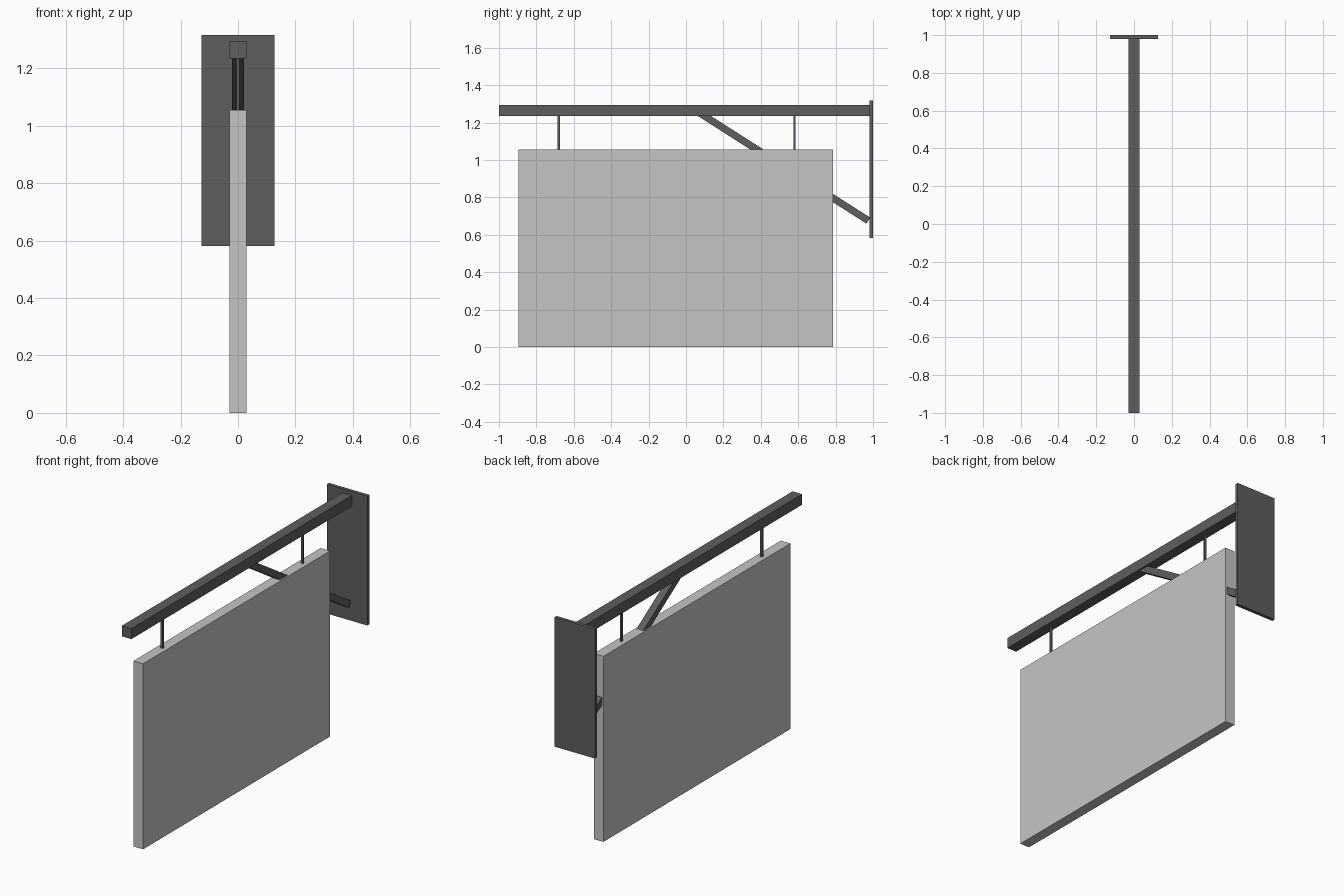
import bpy
from math import atan2
from mathutils import Vector

cube = bpy.data.objects.get("Cube")
if cube:
    bpy.data.objects.remove(cube, do_unlink=True)


def make_material(name, color):
    mat = bpy.data.materials.new(name)
    mat.use_nodes = True
    mat.diffuse_color = color
    mat.node_tree.nodes["Principled BSDF"].inputs["Base Color"].default_value = color
    return mat


metal = make_material("dark grey metal", (0.112, 0.112, 0.112, 1))
panel = make_material("light warm grey", (0.56, 0.56, 0.545, 1))


def box(name, size, center, mat, tilt=0):
    """Box with applied scale, optionally tilted about x."""
    bpy.ops.mesh.primitive_cube_add(size=1, location=center)
    obj = bpy.context.object
    obj.name = obj.data.name = name
    obj.scale = size
    bpy.ops.object.transform_apply(location=False, rotation=False, scale=True)
    obj.rotation_euler.x = tilt
    obj.data.materials.append(mat)
    return obj


def box_between(name, width, y_range, z_range, mat):
    (y0, y1), (z0, z1) = y_range, z_range
    return box(name, (width, y1 - y0, z1 - z0), (0, (y0 + y1) / 2, (z0 + z1) / 2), mat)


# Hanging board, top beam and wall plate
box_between("sign_board", 0.06, (-0.895, 0.785), (0, 1.055), panel)
box_between("top_beam", 0.06, (-1, 0.98), (1.235, 1.295), metal)
box_between("wall_plate", 0.254, (0.98, 1), (0.582, 1.317), metal)

# Hanger rods between the beam and the board
for name, y in (("front_hanger", -0.68), ("rear_hanger", 0.58)):
    box_between(name, 0.012, (y - 0.006, y + 0.006), (1.04, 1.25), metal)

# Diagonal brace from the wall plate up into the beam
low, high = Vector((0, 0.975, 0.676)), Vector((0, 0.063, 1.258))
span = low - high
box("diagonal_brace", (0.042, span.length, 0.038), (low + high) / 2, metal,
    atan2(span.z, span.y))
